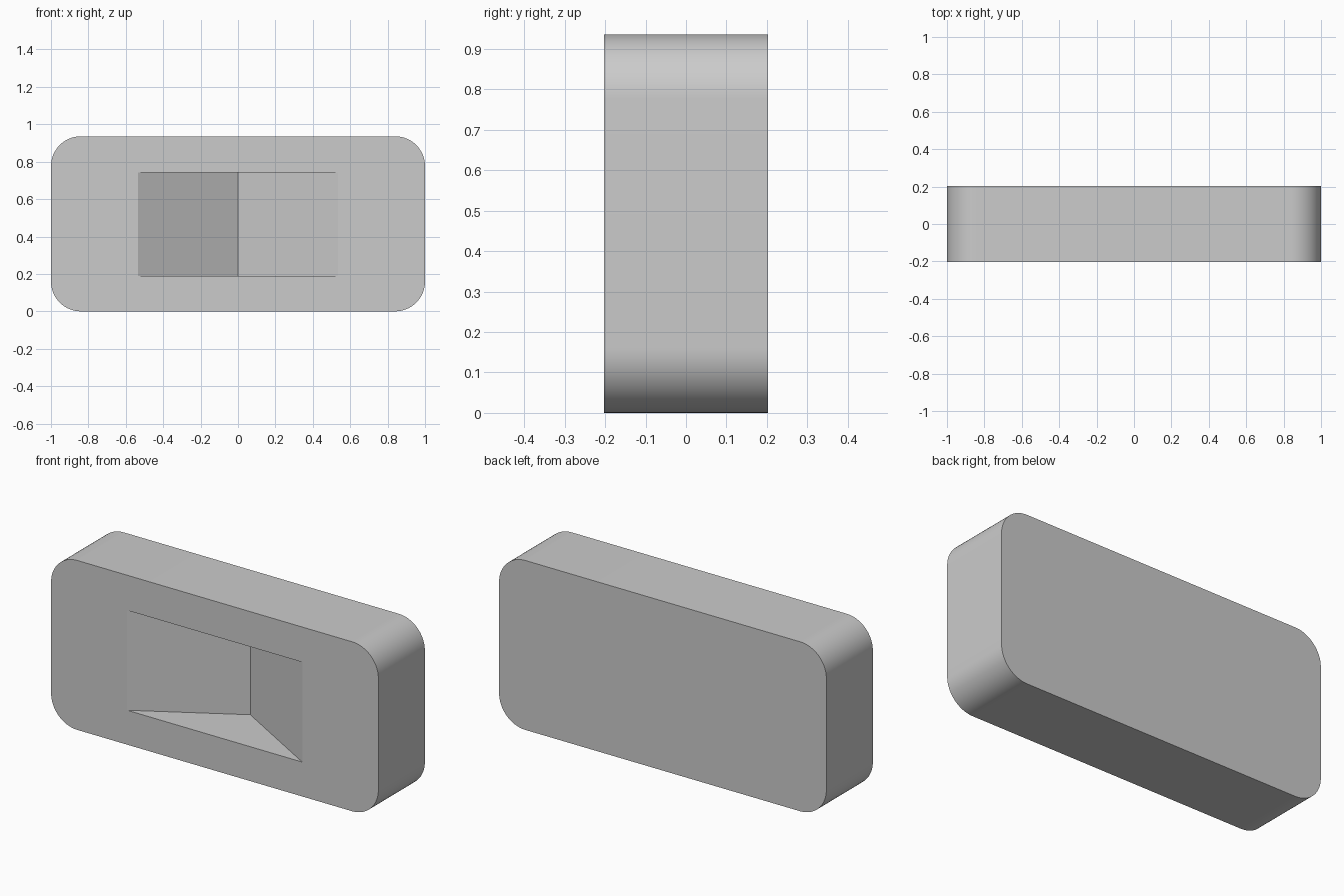
import bpy
import bmesh
import math

if "Cube" in bpy.data.objects:
    bpy.data.objects.remove(bpy.data.objects["Cube"], do_unlink=True)

WIDTH, DEPTH, HEIGHT, RADIUS = 2.0, 0.406, 0.936, 0.16
SLOT_HALF, SLOT_LOW, SLOT_HIGH, SLOT_DEPTH = 0.535, 0.19, 0.742, 0.31
FRONT = -DEPTH / 2

grey = bpy.data.materials.new("plain grey")
grey.use_nodes = True
colour = (0.6, 0.6, 0.6, 1)
grey.diffuse_color = colour
grey.node_tree.nodes["Principled BSDF"].inputs["Base Color"].default_value = colour


def make_object(name, bm):
    bmesh.ops.recalc_face_normals(bm, faces=bm.faces)
    mesh = bpy.data.meshes.new(name)
    bm.to_mesh(mesh)
    bm.free()
    mesh.materials.append(grey)
    obj = bpy.data.objects.new(name, mesh)
    bpy.context.collection.objects.link(obj)
    return obj


# Block with its four front-to-back edges rounded
bm = bmesh.new()
bmesh.ops.create_cube(bm, size=1)
bmesh.ops.scale(bm, vec=(WIDTH, DEPTH, HEIGHT), verts=bm.verts)
bmesh.ops.translate(bm, vec=(0, 0, HEIGHT / 2), verts=bm.verts)
corners = [e for e in bm.edges if abs(e.verts[0].co.y - e.verts[1].co.y) > 0.1]
bmesh.ops.bevel(bm, geom=corners, offset=RADIUS, offset_type='OFFSET',
                segments=16, profile=0.5, affect='EDGES')
body = make_object("rounded_block", bm)

# V-shaped wedge for the front recess, overshooting the front face
overshoot = 0.1
flare = SLOT_HALF * (1 + overshoot / SLOT_DEPTH)
profile = [(-flare, FRONT - overshoot), (flare, FRONT - overshoot),
           (0, FRONT + SLOT_DEPTH)]
bm = bmesh.new()
base = bm.faces.new([bm.verts.new((x, y, SLOT_LOW)) for x, y in profile])
top = bmesh.ops.extrude_face_region(bm, geom=[base])["geom"]
bmesh.ops.translate(bm, vec=(0, 0, SLOT_HIGH - SLOT_LOW),
                    verts=[v for v in top if isinstance(v, bmesh.types.BMVert)])
if len(bm.faces) < 5:
    bm.faces.new([v for v in bm.verts if v.co.z < (SLOT_LOW + SLOT_HIGH) / 2])
wedge = make_object("recess_cutter", bm)
wedge.hide_render = True

# Cut the recess, then smooth the rounded corners
cut = body.modifiers.new("recess", 'BOOLEAN')
cut.operation = 'DIFFERENCE'
cut.solver = 'EXACT'
cut.object = wedge
bpy.ops.object.select_all(action='DESELECT')
body.select_set(True)
bpy.context.view_layer.objects.active = body
bpy.ops.object.modifier_apply(modifier=cut.name)
bpy.data.objects.remove(wedge, do_unlink=True)
bpy.ops.object.shade_smooth_by_angle(angle=math.radians(25))
